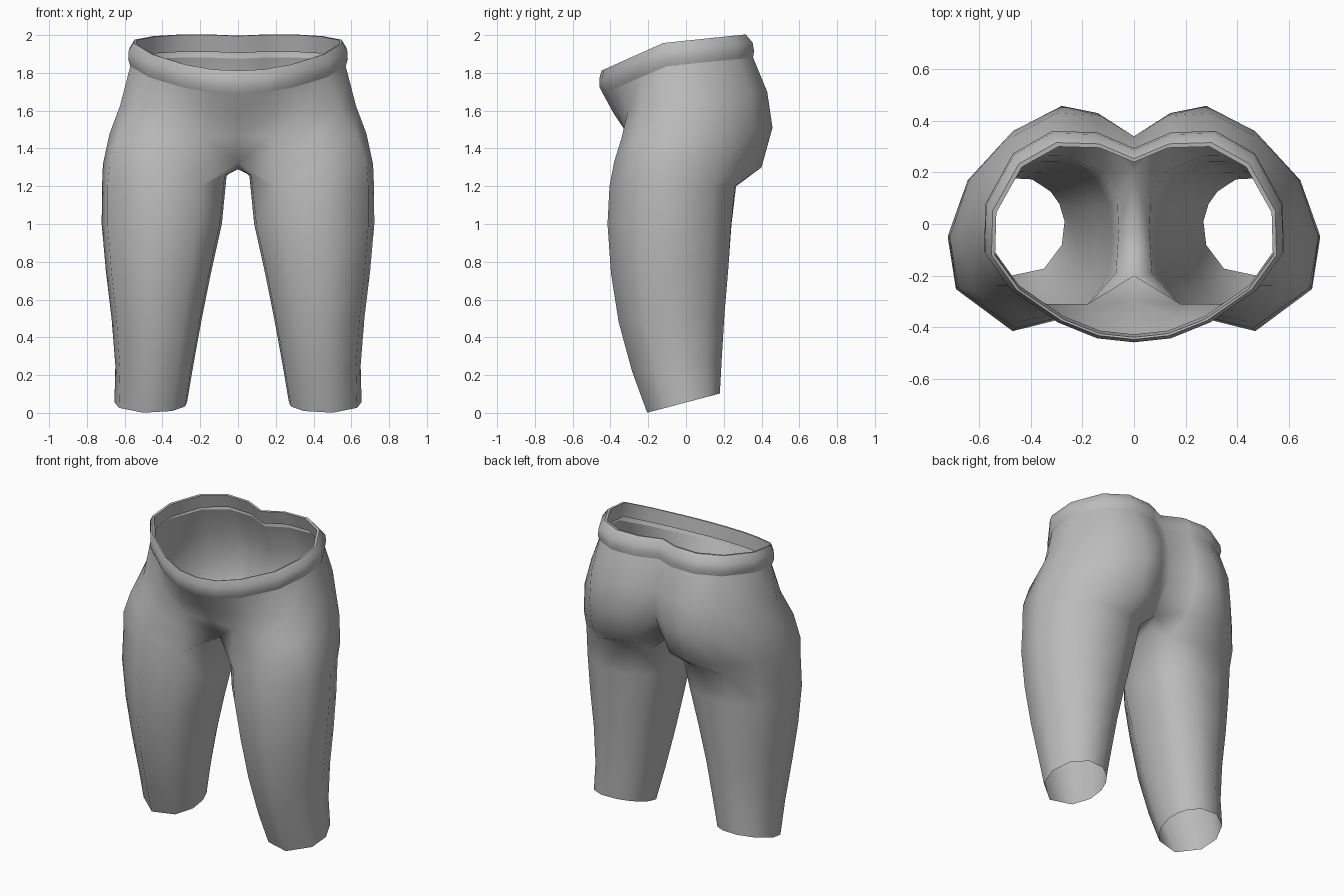
import bpy
import bmesh
from mathutils import Vector

cube = bpy.data.objects.get("Cube")
if cube:
    bpy.data.objects.remove(cube)

fabric = bpy.data.materials.new("grey_fabric")
fabric.use_nodes = True
GREY = (0.5, 0.5, 0.5, 1)
fabric.diffuse_color = GREY
fabric.node_tree.nodes["Principled BSDF"].inputs["Base Color"].default_value = GREY


def half_object(name, verts, faces, angle):
    """Build one half, mirror it across the centre seam and shade it smooth."""
    mesh = bpy.data.meshes.new(name)
    mesh.from_pydata(verts, [], faces)
    bm = bmesh.new()
    bm.from_mesh(mesh)
    bmesh.ops.recalc_face_normals(bm, faces=bm.faces)
    bm.to_mesh(mesh)
    bm.free()
    mesh.materials.append(fabric)
    obj = bpy.data.objects.new(name, mesh)
    bpy.context.collection.objects.link(obj)
    mirror = obj.modifiers.new("mirror", "MIRROR")
    mirror.merge_threshold = 0.002
    bpy.ops.object.select_all(action="DESELECT")
    obj.select_set(True)
    bpy.context.view_layer.objects.active = obj
    bpy.ops.object.modifier_apply(modifier="mirror")
    bpy.ops.object.shade_smooth_by_angle(angle=angle)
    return obj


def bridge(a, b, closed=False):
    """Quads between two equally long index rows."""
    n = len(a)
    return [(a[i], a[(i + 1) % n], b[(i + 1) % n], b[i])
            for i in range(n if closed else n - 1)]


def section(points, z_back, z_front):
    """Half cross-section from back seam to front seam, sloped in depth."""
    ys = [p[1] for p in points]
    low, span = min(ys), max(ys) - min(ys)
    return [Vector((x, y, z_front + (z_back - z_front) * (y - low) / span))
            for x, y in points]


def waist_height(y):
    """Lower edge of the waistband: steep at the belly, flat at the back."""
    if y < -0.1:
        return 1.69 + (y + 0.44) * 0.43
    return 1.836 + (y + 0.1) * 0.1


# Hip cross-sections, each from back seam round the side to front seam
waist_xy = [(0, .29), (.14, .35), (.31, .355), (.46, .27), (.565, .08),
            (.57, -.1), (.47, -.24), (.29, -.365), (.14, -.425), (0, -.44)]
hip_xy = [(0, .34), (.13, .42), (.3, .43), (.47, .34), (.61, .14),
          (.625, -.08), (.54, -.24), (.34, -.31), (.16, -.36), (0, -.38)]
seat_xy = [(0, .33), (.14, .43), (.28, .458), (.47, .36), (.64, .17),
           (.68, -.05), (.63, -.25), (.42, -.34), (.18, -.31), (0, -.3)]
fold_xy = [(0, .2), (.13, .36), (.28, .4), (.47, .33), (.645, .17),
           (.715, -.05), (.68, -.25), (.45, -.38), (.17, -.32), (0, -.2)]
thigh_xy = [(.12, .2), (.27, .265), (.47, .26), (.64, .15), (.72, -.04),
            (.69, -.24), (.46, -.405), (.2, -.34), (.07, -.19), (.06, -.03),
            (.065, .1)]

waist = [Vector((x, y, waist_height(y))) for x, y in waist_xy]
verts, faces, rows = [], [], []


def add_row(points):
    start = len(verts)
    verts.extend(points)
    row = list(range(start, len(verts)))
    rows.append(row)
    return row


# Hips and seat
for points in (waist, section(hip_xy, 1.7, 1.58), section(seat_xy, 1.51, 1.46),
               section(fold_xy, 1.3, 1.33)):
    row = add_row(points)
    if len(rows) > 1:
        faces += bridge(rows[-2], row)
fold = rows[-1]

# Top of the thigh, with its three inner points lifted to the crotch
thigh = add_row([Vector((x, y, 1.2 if i < 8 else 1.26))
                 for i, (x, y) in enumerate(thigh_xy)])
faces += bridge(fold[1:9], thigh[:8])

# Crotch gusset between the front and back seams
middle = add_row([Vector((0, -.02, 1.29))])[0]
back, front = fold[0], fold[9]
faces += [(back, fold[1], thigh[0], thigh[10]),
          (front, fold[8], thigh[7], thigh[8]),
          (back, middle, thigh[9], thigh[10]),
          (middle, front, thigh[8], thigh[9])]

# Leg rings: height, inner x, outer x, front y, back y, roundness, tilt
x_mid, x_half, y_mid, y_half = 0.39, 0.33, -0.07, 0.335
previous = thigh
for z, xa, xb, ya, yb, roundness, tilt in (
        (1, .085, .722, -.417, .245, .2, 0),
        (.75, .14, .7, -.4, .23, .4, .01),
        (.5, .19, .67, -.36, .21, .6, .02),
        (.25, .235, .65, -.29, .195, .8, .03),
        (.052, .268, .655, -.21, .185, 1, .052)):
    ring = []
    for x, y in thigh_xy:
        flat = Vector(((x - x_mid) / x_half, (y - y_mid) / y_half))
        p = flat.lerp(flat.normalized(), roundness)
        ring.append(Vector(((xa + xb) / 2 + p.x * (xb - xa) / 2,
                            (ya + yb) / 2 + p.y * (yb - ya) / 2,
                            z + tilt * p.y)))
    row = add_row(ring)
    faces += bridge(previous, row, closed=True)
    previous = row

half_object("leggings_body", verts, faces, 1.4)

# Waistband: rolled strip following the waist; x scale, y scale, y shift, rise
verts, faces, rows = [], [], []
for sx, sy, shift, rise in ((1, 1, 0, 0), (1.02, 1.03, -.005, .035),
                            (1.015, 1.02, -.01, .08), (.97, .96, -.025, .122),
                            (.945, .93, -.03, .12), (.95, .95, -.01, .03)):
    row = add_row([Vector((p.x * sx, p.y * sy + shift, p.z + rise)) for p in waist])
    if len(rows) > 1:
        faces += bridge(rows[-2], row)
half_object("waistband", verts, faces, 0.9)
